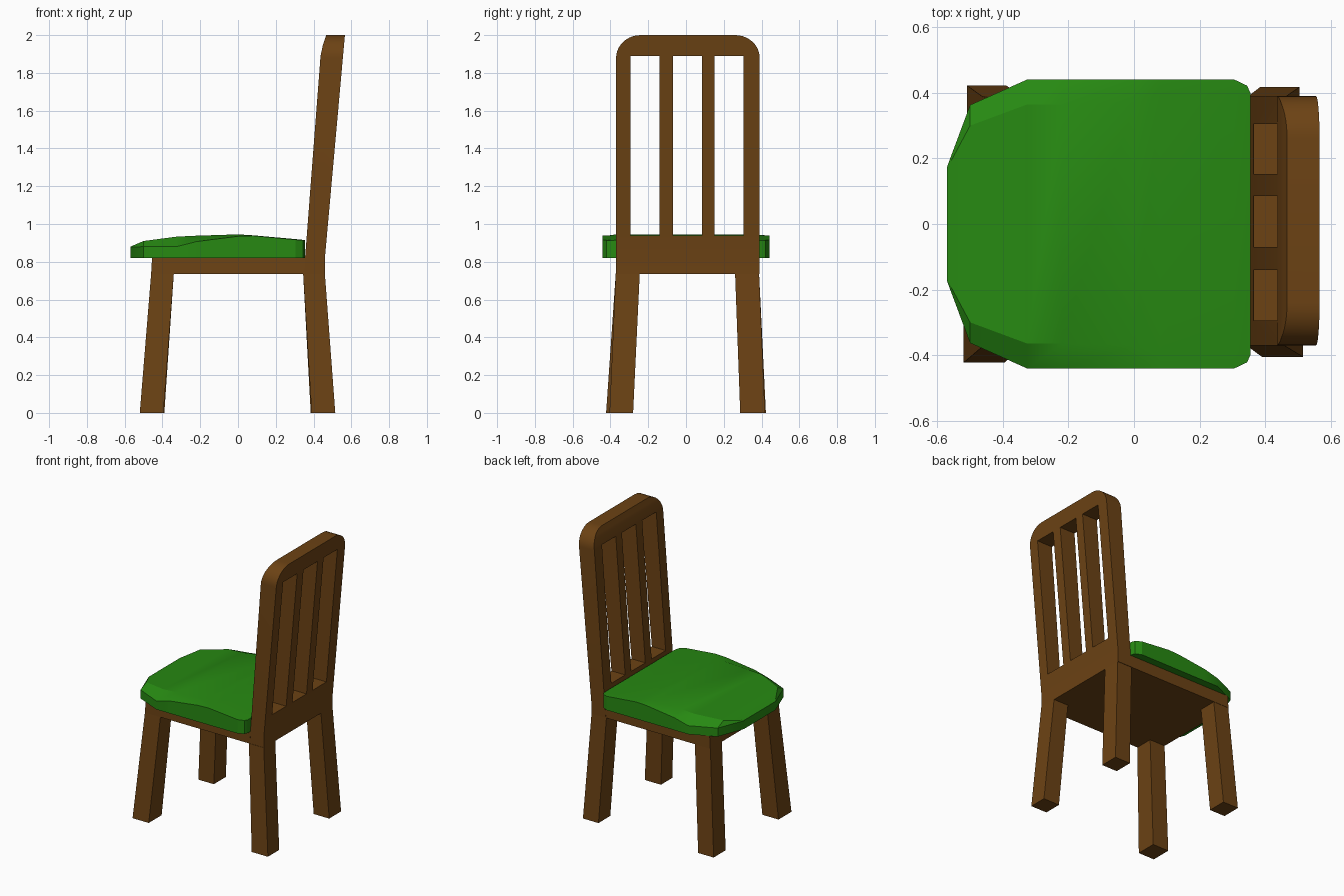
import bpy, bmesh
from math import sin, cos, pi, radians

if "Cube" in bpy.data.objects:
    bpy.data.objects.remove(bpy.data.objects["Cube"])


def material(name, color):
    m = bpy.data.materials.new(name)
    m.diffuse_color = (*color, 1)
    m.use_nodes = True
    m.node_tree.nodes["Principled BSDF"].inputs["Base Color"].default_value = m.diffuse_color
    return m


WOOD = material("brown wood", (0.15, 0.055, 0.007))
CLOTH = material("green fabric", (0.02, 0.25, 0.006))


def finish(bm, name, mat):
    bmesh.ops.remove_doubles(bm, verts=bm.verts, dist=1e-5)
    bmesh.ops.recalc_face_normals(bm, faces=bm.faces)
    me = bpy.data.meshes.new(name)
    bm.to_mesh(me)
    bm.free()
    me.materials.append(mat)
    ob = bpy.data.objects.new(name, me)
    bpy.context.collection.objects.link(ob)
    bpy.ops.object.select_all(action='DESELECT')
    ob.select_set(True)
    bpy.context.view_layer.objects.active = ob
    bpy.ops.object.shade_smooth_by_angle(angle=radians(25))
    return ob


def loft(rings, name, mat):
    """Join closed rings of equal length and cap both ends."""
    bm = bmesh.new()
    rows = [[bm.verts.new(p) for p in r] for r in rings]
    n = len(rows[0])
    for a, b in zip(rows, rows[1:]):
        for i in range(n):
            j = (i + 1) % n
            bm.faces.new((a[i], a[j], b[j], b[i]))
    bm.faces.new(rows[0])
    bm.faces.new(rows[-1])
    return finish(bm, name, mat)


def rect(x0, x1, y0, y1, z):
    return [(x0, y0, z), (x1, y0, z), (x1, y1, z), (x0, y1, z)]


def interp(table, z):
    for (z0, a), (z1, b) in zip(table, table[1:]):
        if z <= z1:
            return a + (b - a) * (z - z0) / (z1 - z0)
    return table[-1][1]


# Legs: tapered, splayed outwards (bottom rectangle, then top rectangle)
legs = {
    "front_leg_right": ((-0.52, -0.395, -0.423, -0.28), (-0.46, -0.34, -0.372, -0.245)),
    "front_leg_left": ((-0.51, -0.39, 0.29, 0.423), (-0.46, -0.34, 0.26, 0.387)),
    "back_leg_right": ((0.39, 0.515, -0.405, -0.28), (0.345, 0.46, -0.372, -0.245)),
    "back_leg_left": ((0.385, 0.505, 0.287, 0.418), (0.345, 0.46, 0.26, 0.387)),
}
for name, (low, top) in legs.items():
    loft([rect(*low, 0), rect(*top, 0.735)], name, WOOD)

# Seat frame slab under the cushion
loft([rect(-0.46, 0.352, -0.372, 0.389, 0.735),
      rect(-0.455, 0.356, -0.37, 0.388, 0.82)], "seat_frame", WOOD)

# Cushion: cross-sections along x (x, half width, rim height, crown half width, crown height)
sections = [
    (-0.57, 0.175, 0.878, 0.17, 0.88),
    (-0.50, 0.363, 0.88, 0.30, 0.91),
    (-0.325, 0.441, 0.88, 0.365, 0.933),
    (-0.22, 0.441, 0.907, 0.365, 0.938),
    (0.0, 0.441, 0.935, 0.37, 0.945),
    (0.08, 0.441, 0.938, 0.40, 0.94),
    (0.305, 0.441, 0.917, 0.40, 0.92),
    (0.345, 0.422, 0.914, 0.38, 0.916),
    (0.355, 0.40, 0.913, 0.36, 0.915),
]
loft([[(x, -w, 0.82), (x, -w, r), (x, -c, t), (x, c, t), (x, w, r), (x, w, 0.82)]
      for x, w, r, c, t in sections], "seat_cushion", CLOTH)

# Backrest: outline with rounded top and three openings, extruded then leaned back
Y0, Y1, RY, RZ, N = -0.37, 0.39, 0.13, 0.12, 10
outline = [(Y0, 0.94), (Y0, 0.82), (Y0, 0.735), (Y1, 0.735), (Y1, 0.82), (Y1, 0.94)]
for cy, start in ((Y1 - RY, 0), (Y0 + RY, pi / 2)):
    for i in range(N + 1):
        a = start + pi / 2 * i / N
        outline.append((cy + RY * cos(a), 2.0 - RZ + RZ * sin(a)))
loops = [outline] + [[(a, 0.94), (b, 0.94), (b, 1.89), (a, 1.89)]
                     for a, b in ((-0.295, -0.14), (-0.07, 0.085), (0.152, 0.305))]
cu = bpy.data.curves.new("backrest_outline", 'CURVE')
cu.dimensions = '2D'
cu.fill_mode = 'BOTH'
cu.extrude = 0.05
for pts in loops:
    s = cu.splines.new('POLY')
    s.points.add(len(pts) - 1)
    for p, (y, z) in zip(s.points, pts):
        p.co = (y, z, 0, 1)
    s.use_cyclic_u = True
tmp = bpy.data.objects.new("backrest_outline", cu)
bpy.context.collection.objects.link(tmp)
dg = bpy.context.evaluated_depsgraph_get()
me = bpy.data.meshes.new_from_object(tmp.evaluated_get(dg))
bm = bmesh.new()
bm.from_mesh(me)
bpy.data.objects.remove(tmp)
bpy.data.meshes.remove(me)

FRONT = [(0.735, 0.347), (0.82, 0.355), (1.89, 0.437), (1.95, 0.45), (2.0, 0.467)]
BACK = [(0.735, 0.46), (0.82, 0.46), (2.0, 0.566)]
for v in bm.verts:
    y, z, side = v.co
    v.co = (interp(FRONT if side < 0 else BACK, z), y, z)
finish(bm, "backrest", WOOD)
